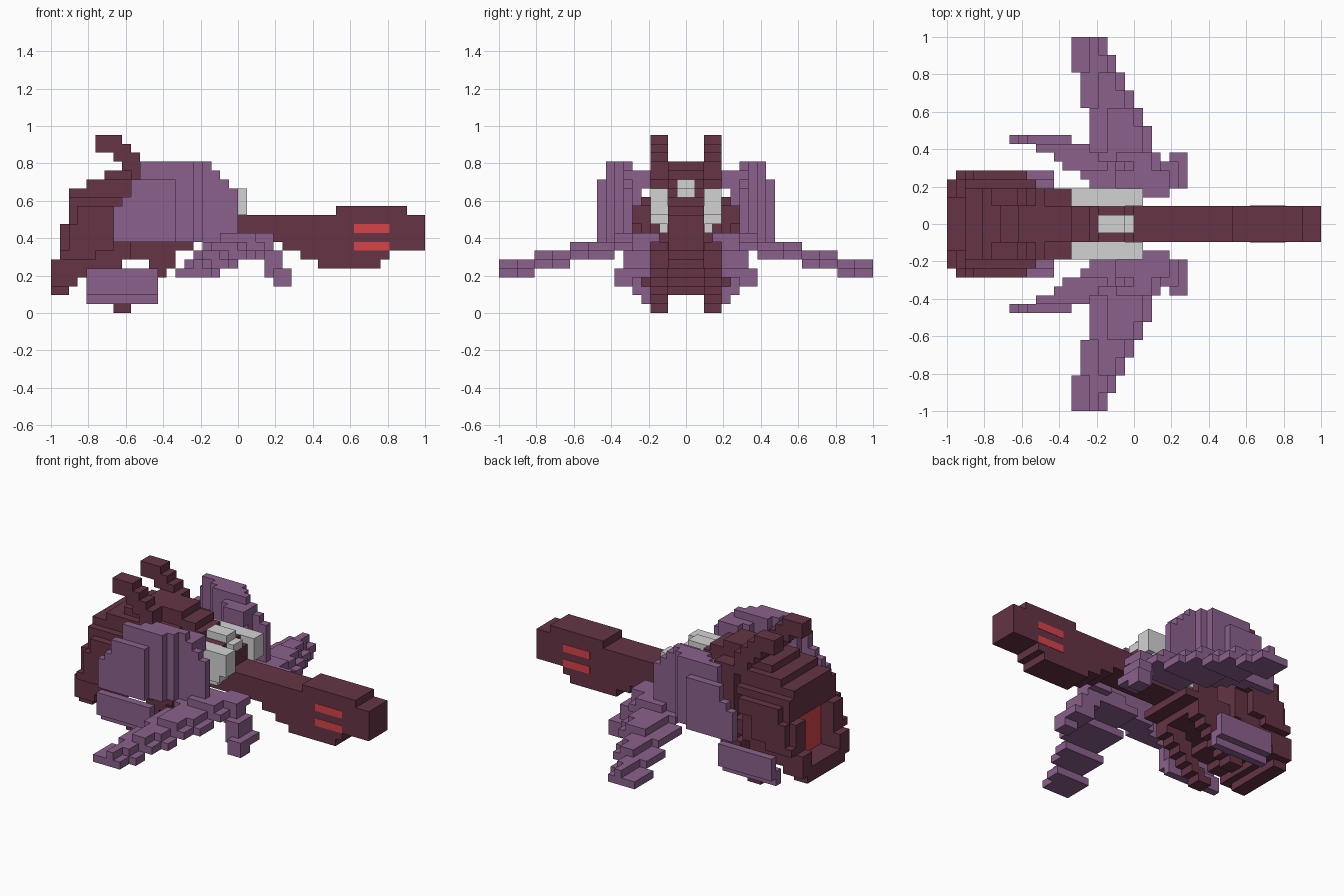
import bpy, bmesh

if "Cube" in bpy.data.objects:
    bpy.data.objects.remove(bpy.data.objects["Cube"], do_unlink=True)

U = 1 / 21  # one block


def material(name, rgb):
    m = bpy.data.materials.new(name)
    m.use_nodes = True
    m.diffuse_color = (*rgb, 1)
    m.node_tree.nodes["Principled BSDF"].inputs["Base Color"].default_value = (*rgb, 1)
    return m


MAROON = material("dark maroon", (0.128, 0.034, 0.06))
PURPLE = material("dusty purple", (0.26, 0.12, 0.265))
GREY = material("light grey", (0.65, 0.65, 0.65))
RED = material("glow red", (0.68, 0.055, 0.066))


def blocks(name, mat, boxes, mirror=False):
    """One object from boxes (x0, x1, y0, y1, z0, z1) in block units."""
    bm = bmesh.new()
    for x0, x1, y0, y1, z0, z1 in boxes:
        for s in ((1, -1) if mirror else (1,)):
            r = bmesh.ops.create_cube(bm, size=1)
            for v in r["verts"]:
                v.co = (((x0 + x1) / 2 + v.co.x * (x1 - x0)) * U,
                        s * ((y0 + y1) / 2 + s * v.co.y * (y1 - y0)) * U,
                        ((z0 + z1) / 2 + v.co.z * (z1 - z0)) * U)
    me = bpy.data.meshes.new(name)
    bm.to_mesh(me)
    bm.free()
    me.materials.append(mat)
    ob = bpy.data.objects.new(name, me)
    bpy.context.collection.objects.link(ob)
    return ob


# Long nose with a heavier head and a stepped underside
blocks("nose", MAROON, [
    (0, 21, -2, 2, 8, 11), (11, 19, -2, 2, 11, 12), (5, 21, -2, 2, 7, 8),
    (7, 17, -2, 2, 6, 7), (9, 16, -2, 2, 5, 6)])
blocks("nose_stripes", RED, [
    (13, 17, 2, 2.05, 9, 10), (13, 17, 2, 2.05, 7, 8)], True)

# Central fuselage under the cockpit
blocks("fuselage", MAROON, [
    (-11, 0, -2, 2, 8, 13), (-11, -4, -2, 2, 13, 15), (-10, -7, -4, 4, 8, 15),
    (-13, -5, -4, 4, 7, 8), (-13, -7, -4, 4, 6, 7),
    (-13, -7, -2, 2, 15, 17), (-7, -5, -2, 2, 15, 16)])
blocks("cockpit_frame", MAROON, [(-4, -1, 1, 2, 13, 14)], True)
blocks("cockpit", GREY, [(-4, -1, -1, 1, 13, 15), (-1, 0, -1, 1, 13, 14)])
blocks("cheek_plates", GREY, [
    (-7, 0, 2, 4, 10, 14), (0, 1, 2, 4, 11, 14), (-7, -1, 2, 3, 9, 10)], True)

# Rear engine core and rim, stepped so that it leans forward
blocks("engine_core", MAROON, [
    (-18, -12, -5, 5, 6, 12), (-18, -13, -5, 5, 5, 6), (-18, -16, -5, 5, 4, 5),
    (-21, -19, -4, 4, 2, 3), (-21, -18, -5, 5, 3, 4),
    (-19, -15, -5, 5, 11, 13), (-19, -11, -4, 4, 13, 14), (-18, -11, -5, 5, 12, 13),
    (-19, -12, -5, 5, 10, 11),
    (-17, -10, -4, 4, 14, 15), (-15, -10, -3, 3, 15, 16)])
blocks("engine_rim", MAROON, [
    (-21, -17, 3, 5, 4, 6), (-20, -18, 3, 5, 6, 10),
    (-20, -16, 5, 6, 6, 7), (-19, -14, 5, 6, 7, 10), (-18, -12, 5, 6, 10, 12)], True)
blocks("exhaust", RED, [(-18.1, -18, -3, 3, 4, 10)])

# Horns on top and hooked legs underneath
blocks("horns", MAROON, [
    (-16, -13, 2, 4, 18, 20), (-14, -12, 2, 4, 17, 19),
    (-13, -11, 2, 4, 16, 18), (-12, -10, 2, 4, 14, 17)], True)
blocks("legs", MAROON, [
    (-10, -7, 2, 4, 5, 7), (-11, -8, 2, 4, 4, 5), (-11, -9, 2, 4, 3, 4),
    (-12, -10, 2, 4, 2, 3), (-13, -11, 2, 4, 1, 2), (-14, -12, 2, 4, 0, 1)], True)

# Curved side shields, flaring outward to the rear and curling in at the top
blocks("shields", PURPLE, [
    (-14, -7, 9, 10, 8, 12), (-13, -7, 9, 10, 12, 13), (-12, -7, 9, 10, 13, 15),
    (-11, -5, 8, 9, 8, 17), (-9, -4, 7, 8, 8, 17), (-8, -3, 6, 7, 8, 17),
    (-3, -2, 6, 7, 8, 16), (-2, -1, 6, 7, 8, 15), (-1, 0, 6, 7, 8, 14),
    (-6, -2, 5, 6, 12, 16), (-5, -2, 4, 5, 14, 16)], True)

# Drooping wings: (y0, y1, z, left x, right x), each a plate with a ridge on top
wings = [(1, 4, 3, 4, 8, 9), (3, 4, 4, 6, 8, 9)]
for y0, y1, z, xl, xr in [(4, 6, 7, -4, 4), (6, 8, 7, -4, 3), (8, 11, 6, -5, 2),
                          (11, 13, 6, -5, 1), (13, 15, 5, -6, 0), (15, 17, 5, -6, -1),
                          (17, 19, 4, -7, -2), (19, 21, 4, -7, -3)]:
    wings += [(xl, xr, y0, y1, z, z + 1), (xl + 2, xr - 1, y0, y1, z + 1, z + 2)]
blocks("wings", PURPLE, wings, True)
blocks("wing_claws", PURPLE, [
    (2, 4, 4, 6, 6, 8), (3, 5, 4, 7, 5, 7),
    (3, 6, 4, 7, 4, 5), (4, 6, 6, 8, 3, 5)], True)

# Lower side pods
blocks("lower_pods", PURPLE, [
    (-17, -9, 4, 5, 1, 3), (-17, -9, 5, 6, 2, 5)], True)
